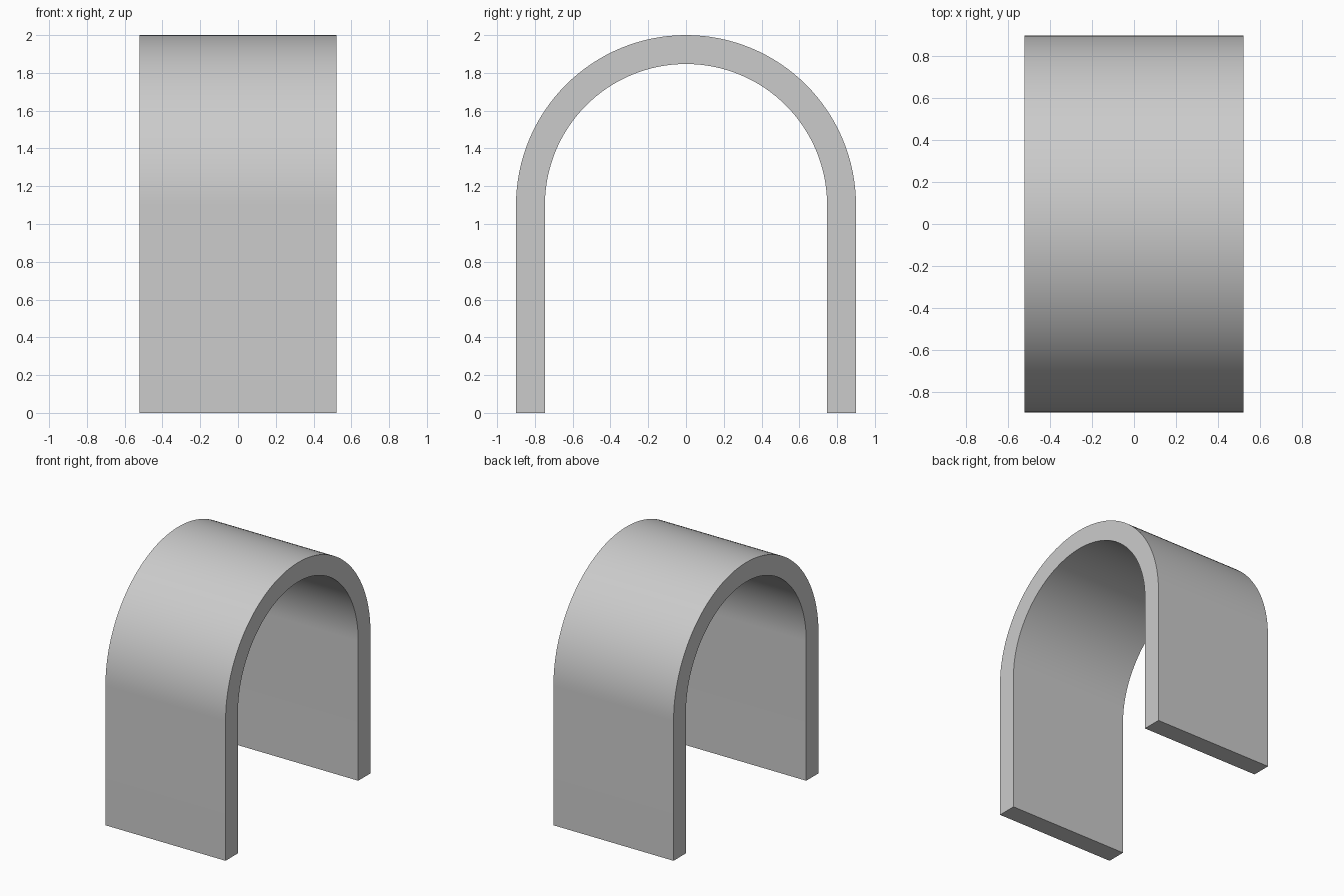
import bpy, bmesh
from math import pi, cos, sin, radians

if "Cube" in bpy.data.objects:
    bpy.data.objects.remove(bpy.data.objects["Cube"])

HALF_LENGTH = 0.522
OUTER, INNER = 0.9, 0.747
SPRING = 1.1          # height where the legs meet the arch
SEGMENTS = 64


def arch_line(radius):
    """Foot to foot: straight leg, half circle, straight leg."""
    arc = [(radius * cos(pi * i / SEGMENTS), SPRING + radius * sin(pi * i / SEGMENTS))
           for i in range(SEGMENTS + 1)]
    return [(radius, 0)] + arc + [(-radius, 0)]


# Arch cross-section as a strip of quads, extruded along x
bm = bmesh.new()
outer, inner = ([bm.verts.new((-HALF_LENGTH, y, z)) for y, z in arch_line(r)]
                for r in (OUTER, INNER))
for i in range(len(outer) - 1):
    bm.faces.new((outer[i], outer[i + 1], inner[i + 1], inner[i]))
result = bmesh.ops.extrude_face_region(bm, geom=bm.faces[:])
moved = [v for v in result["geom"] if isinstance(v, bmesh.types.BMVert)]
bmesh.ops.translate(bm, verts=moved, vec=(2 * HALF_LENGTH, 0, 0))
bmesh.ops.recalc_face_normals(bm, faces=bm.faces[:])

mesh = bpy.data.meshes.new("arch_tunnel")
bm.to_mesh(mesh)
bm.free()
arch = bpy.data.objects.new("arch_tunnel", mesh)
bpy.context.collection.objects.link(arch)

# Smooth curve, sharp rims
bpy.context.view_layer.objects.active = arch
arch.select_set(True)
bpy.ops.object.shade_smooth_by_angle(angle=radians(30))
